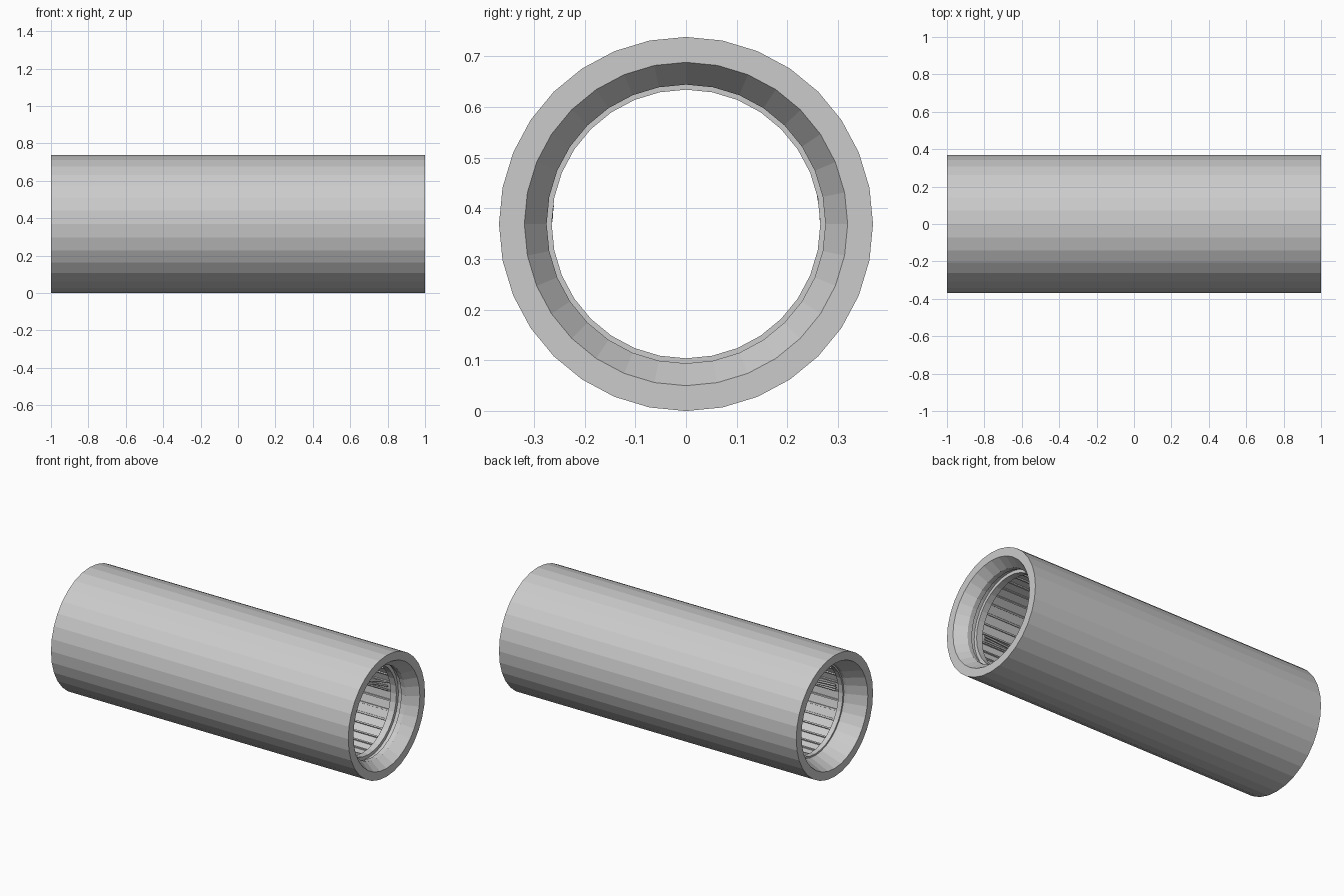
import bpy, bmesh, math
from mathutils import Vector

if "Cube" in bpy.data.objects:
    bpy.data.objects.remove(bpy.data.objects["Cube"])

SIDES = 32
R = 0.369      # outer radius, also the height of the axis
BORE = 0.275   # corridor wall radius


def new_object(name, bm):
    mesh = bpy.data.meshes.new(name)
    bm.to_mesh(mesh)
    bm.free()
    obj = bpy.data.objects.new(name, mesh)
    bpy.context.collection.objects.link(obj)
    return obj


# closed tube section (x, radius): outside skin, flared mouths, lips, corridor bays
bays = [0.82 - 0.41 * i for i in range(1, 4)]
profile = [(-1, R), (1, R),
           (1, 0.319), (0.935, 0.275), (0.905, 0.275), (0.905, 0.285),
           (0.88, 0.285), (0.88, 0.265), (0.84, 0.265), (0.84, BORE)]
profile += [(x, BORE) for x in bays]
profile += [(-0.84, BORE), (-0.84, 0.265), (-0.87, 0.265), (-0.87, 0.275),
            (-0.89, 0.275), (-1, 0.319)]

bm = bmesh.new()
rings = []
for i in range(SIDES):
    a = 2 * math.pi * i / SIDES
    rings.append([bm.verts.new((x, r * math.sin(a), R + r * math.cos(a)))
                  for x, r in profile])
n = len(profile)
for i in range(SIDES):
    p, q = rings[i], rings[(i + 1) % SIDES]
    for j in range(n):
        k = (j + 1) % n
        bm.faces.new((p[j], p[k], q[k], q[j]))
bmesh.ops.recalc_face_normals(bm, faces=bm.faces[:])

# recessed wall panels in each corridor bay
panels = []
for f in bm.faces:
    c = f.calc_center_median()
    if abs(f.normal.x) < 0.1 and abs(c.x) < 0.83 and math.hypot(c.y, c.z - R) < 0.3:
        panels.append(f)
bmesh.ops.inset_individual(bm, faces=panels, thickness=0.006, depth=0)
bmesh.ops.inset_individual(bm, faces=panels, thickness=0.001, depth=-0.007)
new_object("corridor_tube", bm)


# cables running along both side walls, sagging between their fixings
def cable(name, side, z, radius, sag):
    curve = bpy.data.curves.new(name, 'CURVE')
    curve.dimensions = '3D'
    curve.bevel_depth = radius
    curve.bevel_resolution = 1
    curve.use_fill_caps = True
    spline = curve.splines.new('POLY')
    count = 33
    spline.points.add(count - 1)
    for i in range(count):
        t = i / (count - 1)
        zz = z - sag * math.sin(t * 4 * math.pi) ** 2
        y = side * math.sqrt(0.269 ** 2 - (zz - R) ** 2)
        spline.points[i].co = (-0.82 + 1.64 * t, y, zz, 1)
    obj = bpy.data.objects.new(name, curve)
    bpy.context.collection.objects.link(obj)


for i, (z, sag) in enumerate([(0.375, 0.0), (0.39, 0.01), (0.405, 0.01)]):
    cable(f"left_wall_cable_{i}", -1, z, 0.006, sag)
for i, (z, sag) in enumerate([(0.375, 0.0), (0.40, 0.025), (0.425, 0.04)]):
    cable(f"right_wall_cable_{i}", 1, z, 0.005, sag)
